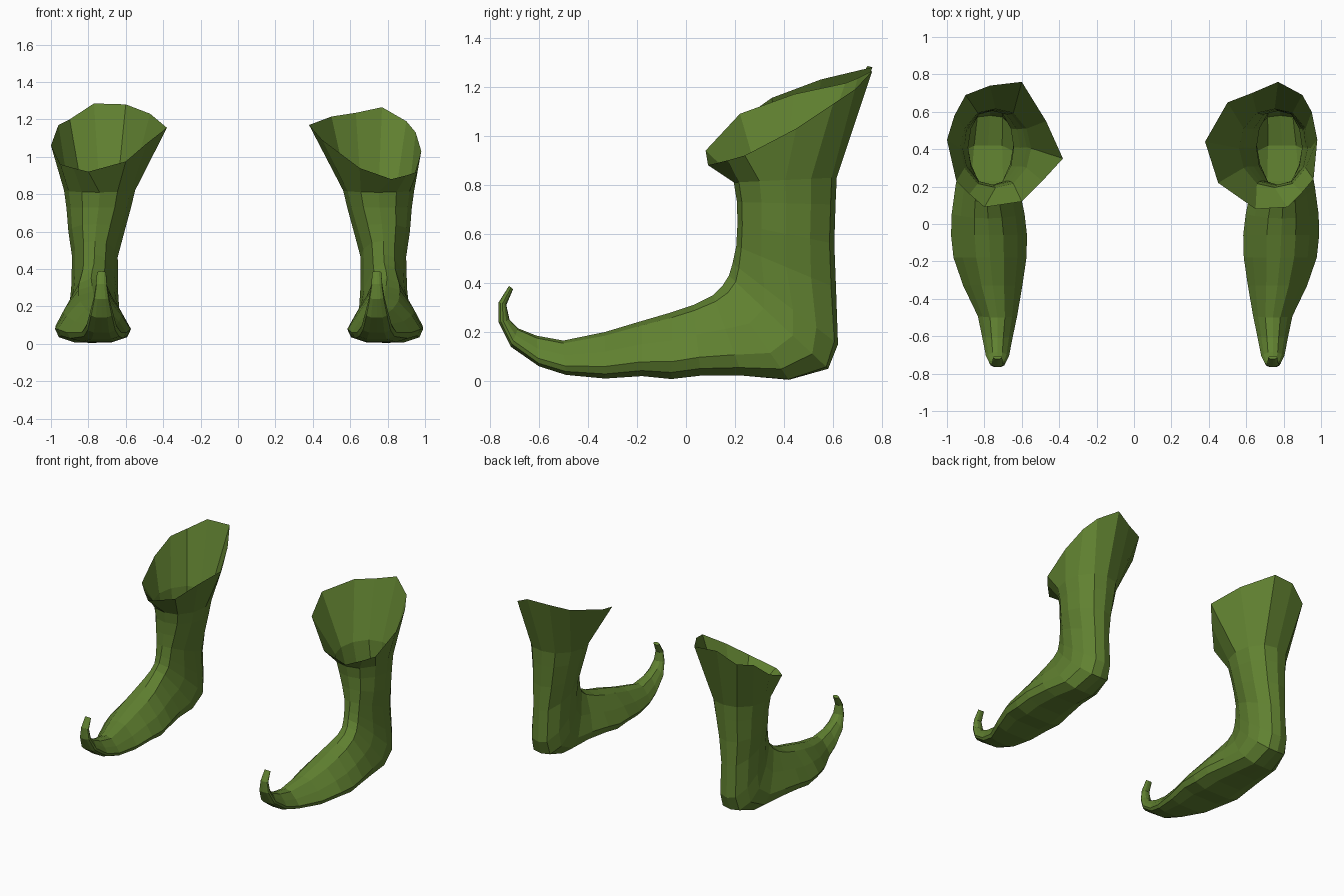
import bpy, bmesh

green = bpy.data.materials.new("moss green")
green.diffuse_color = (0.118, 0.220, 0.030, 1)

# Half cross-sections: (sideways share, share of the way from upper line to sole/back line)
FOOT = [(0, 0), (.38, .08), (.75, .42), (1, .74), (.9, .9), (.5, 1), (0, 1)]
SHAFT = [(0, 0), (.5, .05), (.87, .25), (1, .5), (.87, .75), (.5, .95), (0, 1)]

# Rings from toe tip to neck: front y, z, back y, z, half width, centre x, foot share
RINGS = [
    (-.705, .375, -.722, .388, .024, .73, 0),
    (-.733, .31, -.765, .32, .030, .73, 0),
    (-.720, .25, -.765, .24, .042, .73, .3),
    (-.685, .215, -.715, .14, .062, .73, .7),
    (-.610, .185, -.60, .06, .082, .73, 1),
    (-.500, .165, -.49, .025, .105, .73, 1),
    (-.330, .20, -.33, .01, .158, .755, 1),
    (-.180, .245, -.18, .02, .195, .77, 1),
    (-.060, .28, -.06, .008, .203, .775, 1),
    (.030, .31, .06, .022, .195, .78, 1),
    (.110, .35, .23, .022, .170, .785, 1),
    (.150, .39, .42, .005, .150, .78, .9),
    (.175, .43, .58, .05, .135, .77, .6),
    (.190, .48, .62, .15, .125, .767, .3),
    (.205, .55, .612, .38, .122, .765, 0),
    (.210, .64, .605, .56, .150, .757, 0),
    (.208, .73, .61, .72, .172, .745, 0),
    (.195, .81, .615, .83, .190, .74, 0),
]

# Flared cuff rims, from the front round the outer side to the back and inner side
RIM_LEFT = [(.8, .09, .92), (.88, .16, .94), (.95, .23, .96), (1, .45, 1.06),
            (.96, .58, 1.17), (.9, .69, 1.2), (.77, .74, 1.285), (.6, .76, 1.28),
            (.47, .55, 1.23), (.38, .35, 1.155), (.49, .23, 1.07), (.6, .12, .975)]
RIM_RIGHT = [(.82, .09, .88), (.9, .17, .9), (.96, .24, .92), (.98, .45, 1.03),
             (.95, .6, 1.13), (.9, .69, 1.19), (.77, .76, 1.265), (.63, .70, 1.235),
             (.5, .65, 1.215), (.38, .44, 1.17), (.45, .22, 1.09), (.65, .08, .94)]


def ring_points(fy, fz, by, bz, width, cx, foot):
    half = []
    for (fl, fs), (sl, ss) in zip(FOOT, SHAFT):
        lat = (fl * foot + sl * (1 - foot)) * width
        s = fs * foot + ss * (1 - foot)
        half.append((lat, fy + (by - fy) * s, fz + (bz - fz) * s))
    outer = [(cx + l, y, z) for l, y, z in half]
    inner = [(cx - l, y, z) for l, y, z in half[5:0:-1]]
    return outer + inner


def make_boot(name, side, rim, shift):
    bm = bmesh.new()
    loops = [[(x + shift, y, z) for x, y, z in ring_points(*r)] for r in RINGS]
    loops.append(rim)
    rows = [[bm.verts.new((side * x, y, z)) for x, y, z in loop] for loop in loops]
    n = len(rim)
    # Skin of the foot, shaft and cuff, left open at the top
    for a, b in zip(rows, rows[1:]):
        for i in range(n):
            j = (i + 1) % n
            bm.faces.new((a[i], a[j], b[j], b[i]))
    # Closed toe tip
    bm.faces.new(rows[0])
    bmesh.ops.recalc_face_normals(bm, faces=bm.faces)
    # Outward direction checked on the closed tip, which points up
    bm.normal_update()
    tip = bm.faces[:][-1]
    if tip.normal.z < 0:
        bmesh.ops.reverse_faces(bm, faces=bm.faces)
    mesh = bpy.data.meshes.new(name)
    bm.to_mesh(mesh)
    bm.free()
    mesh.materials.append(green)
    obj = bpy.data.objects.new(name, mesh)
    bpy.context.collection.objects.link(obj)


make_boot("left_boot", -1, RIM_LEFT, 0)
make_boot("right_boot", 1, RIM_RIGHT, .012)
